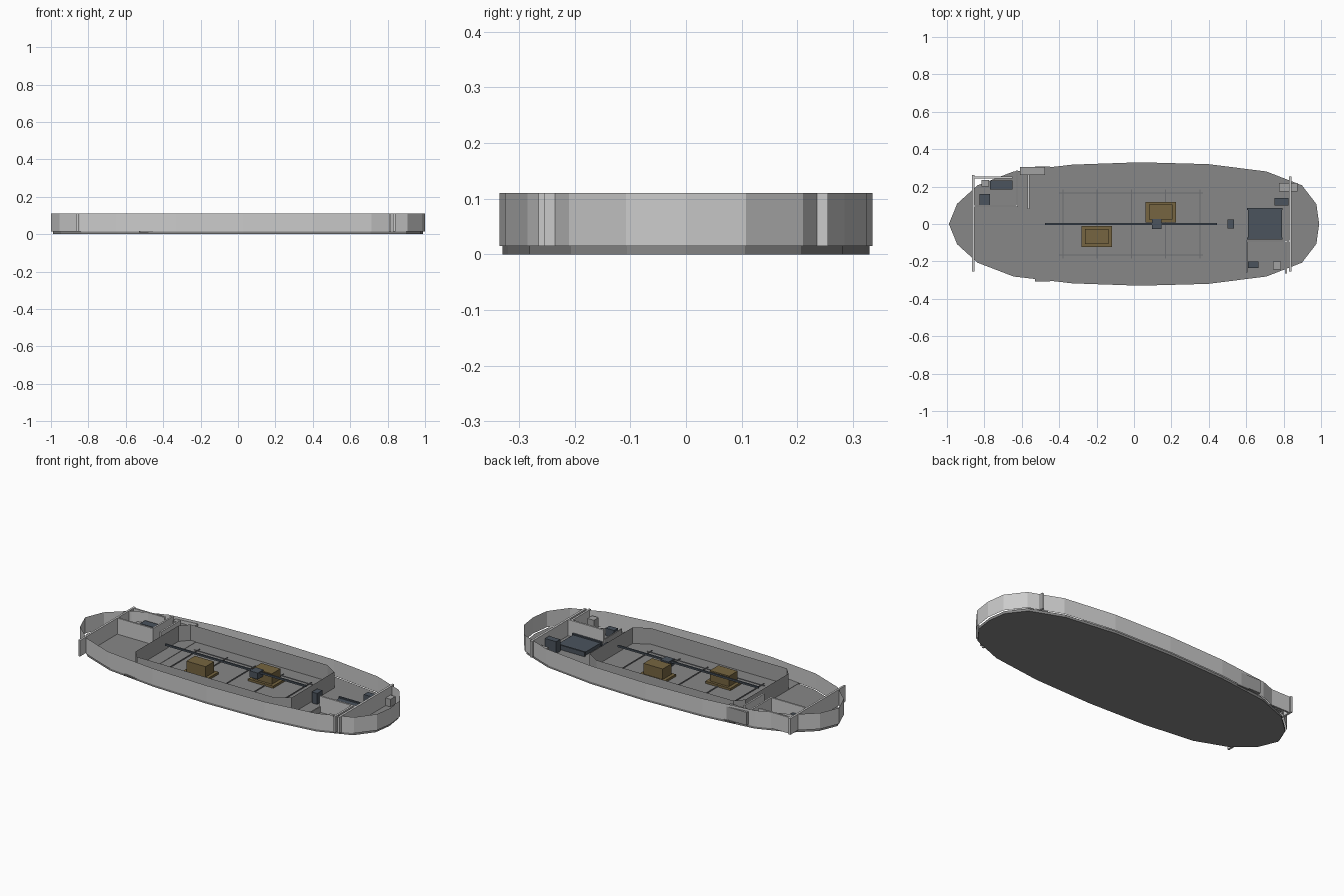
import bpy
import bmesh

cube = bpy.data.objects.get("Cube")
if cube:
    bpy.data.objects.remove(cube, do_unlink=True)

FLOOR, TOP, THICK = 0.015, 0.11, 0.012


def material(name, color):
    mat = bpy.data.materials.new(name)
    mat.use_nodes = True
    mat.diffuse_color = (*color, 1)
    mat.node_tree.nodes["Principled BSDF"].inputs["Base Color"].default_value = (*color, 1)
    return mat


deck = material("deck_grey", (0.245, 0.245, 0.245))
wall_grey = material("wall_grey", (0.55, 0.55, 0.55))
mid_grey = material("mid_grey", (0.36, 0.36, 0.36))
seam_grey = material("seam_grey", (0.15, 0.155, 0.165))
steel = material("dark_steel", (0.07, 0.087, 0.11))
cargo = material("cargo_tan", (0.18, 0.13, 0.052))


def finish(name, bm, mat):
    bmesh.ops.recalc_face_normals(bm, faces=bm.faces)
    mesh = bpy.data.meshes.new(name)
    bm.to_mesh(mesh)
    bm.free()
    obj = bpy.data.objects.new(name, mesh)
    bpy.context.collection.objects.link(obj)
    mesh.materials.append(mat)


def prism(name, outline, z0, z1, mat, wall=0):
    """Extrude an outline; a wall thickness leaves only its rim."""
    bm = bmesh.new()
    face = bm.faces.new([bm.verts.new((x, y, z0)) for x, y in outline])
    if wall:
        bmesh.ops.inset_region(bm, faces=[face], thickness=wall,
                               use_boundary=True, use_even_offset=True)
        bmesh.ops.delete(bm, geom=[face], context='FACES_ONLY')
    result = bmesh.ops.extrude_face_region(bm, geom=bm.faces[:], use_keep_orig=True)
    moved = [v for v in result["geom"] if isinstance(v, bmesh.types.BMVert)]
    bmesh.ops.translate(bm, vec=(0, 0, z1 - z0), verts=moved)
    finish(name, bm, mat)


def box(name, x0, x1, y0, y1, z0=FLOOR, z1=TOP, mat=wall_grey):
    prism(name, [(x0, y0), (x1, y0), (x1, y1), (x0, y1)], z0, z1, mat)


def mirrored(half):
    """Close a half outline across the x axis."""
    return half + [(x, -y) for x, y in reversed(half) if y > 0]


# Hull: bottom slab and surrounding bulwark
hull = mirrored([(-1, 0), (-0.955, 0.11), (-0.845, 0.21), (-0.65, 0.285),
                 (-0.335, 0.322), (0.03, 0.335), (0.4, 0.325), (0.715, 0.285),
                 (0.907, 0.21), (0.985, 0.108), (1, 0)])
prism("hull_slab", [(x * 0.99, y * 0.985) for x, y in hull], 0, FLOOR, deck)
prism("bulwark", hull, FLOOR, TOP, wall_grey, THICK)
box("floor_plate", -0.53, -0.45, -0.308, 0.308, 0.01, 0.017, deck)

# Central hold with chamfered corners
hold = [(-0.53, 0.2), (-0.485, 0.25), (0.41, 0.25), (0.49, 0.2)]
prism("hold_wall", mirrored(hold), FLOOR, TOP, mid_grey, THICK)

# Floor seams in the hold
for i, x in enumerate((-0.38, -0.197, -0.014, 0.169, 0.352)):
    box(f"cross_seam_{i + 1}", x - 0.003, x + 0.003, -0.185, 0.185, FLOOR, 0.019, seam_grey)
for side, y in (("left", 0.165), ("right", -0.165)):
    box(f"long_seam_{side}", -0.4, 0.37, y - 0.003, y + 0.003, FLOOR, 0.018, seam_grey)

# Overhead rail and its trolley
box("overhead_rail", -0.475, 0.445, -0.005, 0.005, 0.085, 0.095, steel)
box("rail_trolley", 0.095, 0.148, -0.027, 0.027, 0.06, 0.098, steel)
box("hold_control_box", 0.5, 0.535, -0.025, 0.025, FLOOR, 0.08, steel)

# Crates standing on pallets
for name, x, y in (("rear", -0.2, -0.067), ("forward", 0.143, 0.063)):
    box(f"{name}_pallet", x - 0.082, x + 0.082, y - 0.055, y + 0.055, FLOOR, 0.028, cargo)
    box(f"{name}_crate", x - 0.063, x + 0.063, y - 0.04, y + 0.04, 0.028, 0.09, cargo)

# Cross bulkheads reaching past the hull sides
box("rear_bulkhead", -0.866, -0.854, -0.255, 0.262)
box("forward_bulkhead", 0.83, 0.843, -0.255, 0.255)

# Rear cabin
box("rear_cabin_side", -0.854, -0.62, 0.092, 0.102)
box("rear_cabin_front", -0.63, -0.62, 0.102, 0.285)
box("rear_cabin_outer", -0.854, -0.65, 0.243, 0.253)
box("rear_partition", -0.57, -0.56, 0.08, 0.265)
box("rear_desk", -0.77, -0.65, 0.185, 0.232, FLOOR, 0.065, steel)
box("rear_cabinet", -0.825, -0.77, 0.102, 0.16, FLOOR, 0.06, steel)
box("rear_stool", -0.815, -0.775, 0.2, 0.235, FLOOR, 0.05, mid_grey)
box("side_locker", -0.61, -0.475, 0.262, 0.305, 0.018, 0.095, mid_grey)

# Forward cabin
box("forward_cabin_side", 0.6, 0.83, -0.096, -0.085)
box("forward_cabin_rear", 0.6, 0.607, -0.26, -0.096, FLOOR, 0.05, mid_grey)
box("forward_cabin_front", 0.807, 0.819, -0.265, -0.096)
box("forward_desk", 0.61, 0.665, -0.235, -0.2, FLOOR, 0.06, steel)
box("forward_cabinet", 0.742, 0.785, -0.243, -0.2, FLOOR, 0.085, mid_grey)

# Forward hatch with raised edges, and deck boxes
box("hatch_plate", 0.61, 0.79, -0.08, 0.083, FLOOR, 0.035, steel)
for side, y in (("left", 0.08), ("right", -0.077)):
    box(f"hatch_edge_{side}", 0.605, 0.795, y - 0.005, y + 0.005, FLOOR, 0.042, steel)
box("deck_console", 0.752, 0.825, 0.1, 0.138, FLOOR, 0.085, steel)
box("deck_bench", 0.775, 0.875, 0.175, 0.22, FLOOR, 0.06, mid_grey)
